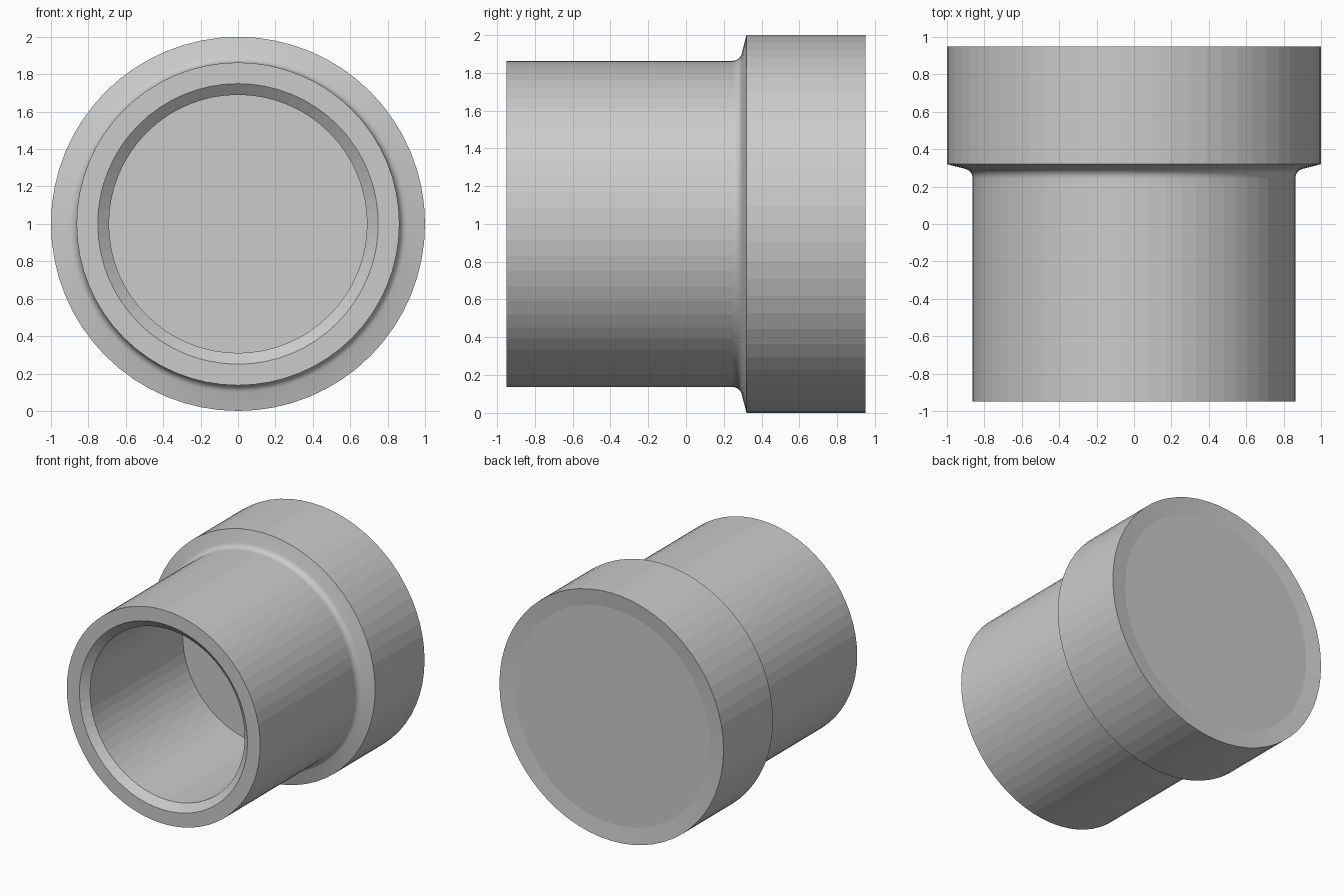
import bpy, bmesh
from math import cos, sin, pi

if "Cube" in bpy.data.objects:
    bpy.data.objects.remove(bpy.data.objects["Cube"])

SIDES = 64
AXIS_Z = 1.0


def fillet(centre, radius, start, end, steps):
    """Arc points (r, y) between two angles in degrees."""
    out = []
    for i in range(steps + 1):
        a = (start + (end - start) * i / steps) * pi / 180
        out.append((centre[0] + radius * cos(a), centre[1] + radius * sin(a)))
    return out


def lathe(name, profile, smooth_range):
    """Revolve an (r, y) profile about the y axis; end points are closed by discs."""
    bm = bmesh.new()
    rings = []
    for r, y in profile:
        rings.append([bm.verts.new((r * cos(2 * pi * k / SIDES), y,
                                    AXIS_Z + r * sin(2 * pi * k / SIDES)))
                      for k in range(SIDES)])
    for i, (a, b) in enumerate(zip(rings, rings[1:])):
        for k in range(SIDES):
            n = (k + 1) % SIDES
            f = bm.faces.new((a[k], a[n], b[n], b[k]))
            f.smooth = i in smooth_range
    bm.faces.new(rings[0])
    bm.faces.new(rings[-1])
    bmesh.ops.recalc_face_normals(bm, faces=bm.faces[:])
    mesh = bpy.data.meshes.new(name)
    bm.to_mesh(mesh)
    bm.free()
    obj = bpy.data.objects.new(name, mesh)
    bpy.context.collection.objects.link(obj)
    return obj


# Bore floor, bore wall, chamfered mouth and outer barrel
bore = [(0.69, 0.28), (0.69, -0.90), (0.75, -0.95), (0.863, -0.95)]
# Rounded corner where the barrel meets the collar
corner = fillet((0.913, 0.246), 0.05, 180, 104, 6)
# Sloped shoulder, wide collar and shallow dished back
collar = [(1.0, 0.32), (1.0, 0.95), (0.87, 0.935)]

first = len(bore)
lathe("stepped_sleeve", bore + corner + collar,
      range(first, first + len(corner)))
